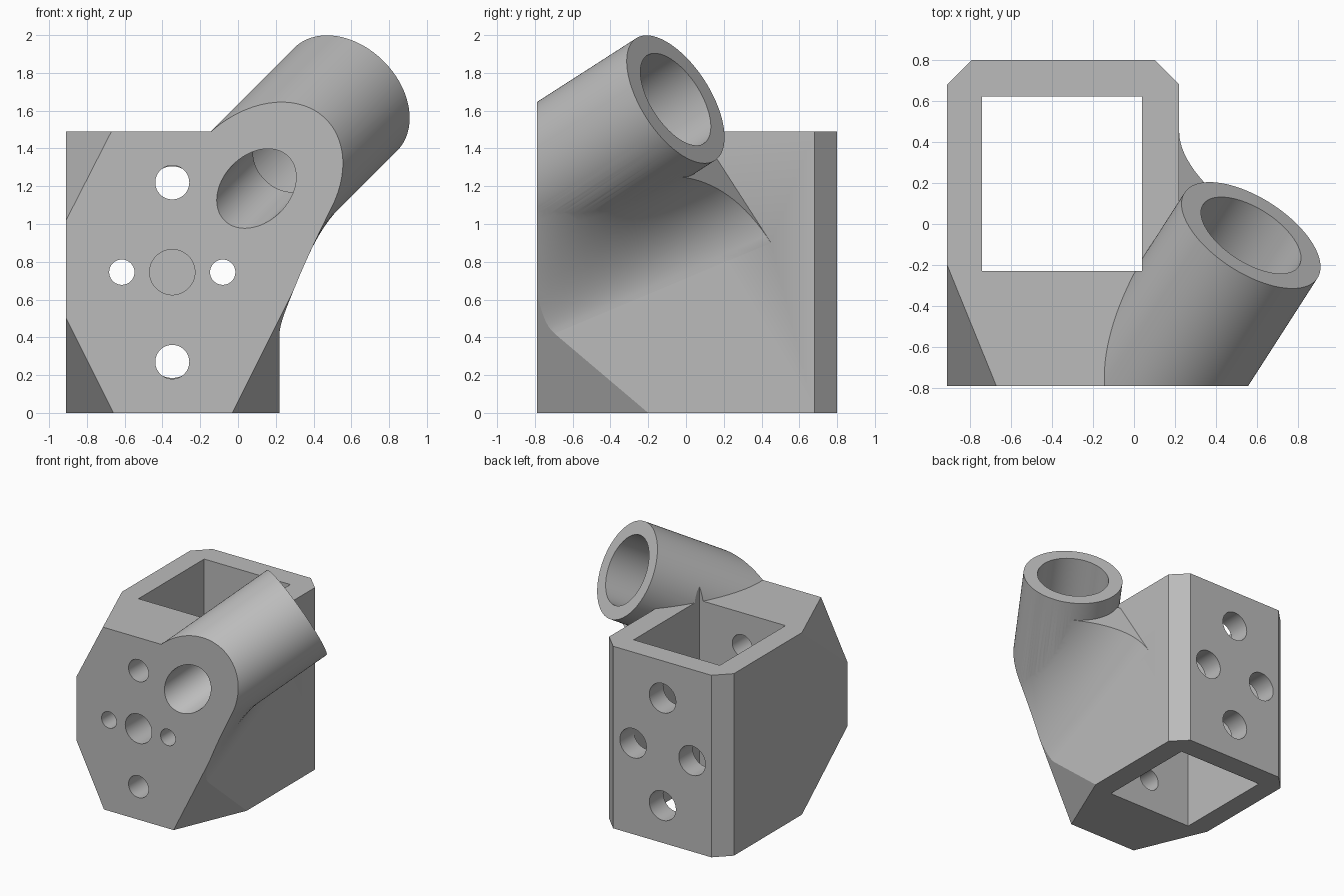
import bpy, bmesh, math
from mathutils import Vector, Matrix

old = bpy.data.objects.get("Cube")
if old:
    bpy.data.objects.remove(old)

grey = bpy.data.materials.new("matte_grey")
grey.use_nodes = True
grey.diffuse_color = (0.5, 0.5, 0.5, 1)
grey.node_tree.nodes["Principled BSDF"].inputs["Base Color"].default_value = (0.5, 0.5, 0.5, 1)

TOP, FRONT, RIGHT, LEFT, BACK = 1.49, -0.79, 0.22, -0.91, 0.80
AXIS = Vector((0.475, 0.739, 0.475)).normalized()
TUBE_END = Vector((0.57, -0.055, 1.66))
TUBE_R = 0.385
TUBE_START = TUBE_END - AXIS * ((TUBE_END.y - FRONT) / AXIS.y)


def make(name, bm):
    bmesh.ops.recalc_face_normals(bm, faces=bm.faces)
    mesh = bpy.data.meshes.new(name)
    bm.to_mesh(mesh)
    bm.free()
    mesh.materials.append(grey)
    ob = bpy.data.objects.new(name, mesh)
    bpy.context.collection.objects.link(ob)
    return ob


def box(name, lo, hi):
    lo, hi = Vector(lo), Vector(hi)
    bm = bmesh.new()
    bmesh.ops.create_cube(bm, size=1, matrix=Matrix.Translation((lo + hi) / 2) @ Matrix.Diagonal((*(hi - lo), 1)))
    return make(name, bm)


def rod(name, a, b, radius, sides=64):
    a, b = Vector(a), Vector(b)
    turn = (b - a).to_track_quat('Z', 'Y').to_matrix().to_4x4()
    bm = bmesh.new()
    bmesh.ops.create_cone(bm, cap_ends=True, segments=sides, radius1=radius, radius2=radius,
                          depth=(b - a).length, matrix=Matrix.Translation((a + b) / 2) @ turn)
    return make(name, bm)


def half_space(name, a, b, c):
    """Large block lying beyond the plane through three points, away from the body."""
    a, b, c = Vector(a), Vector(b), Vector(c)
    n = (b - a).cross(c - a).normalized()
    if n.dot(a - Vector((-0.35, 0, 0.75))) < 0:
        n = -n
    turn = n.to_track_quat('Z', 'Y').to_matrix().to_4x4()
    bm = bmesh.new()
    bmesh.ops.create_cube(bm, size=6, matrix=Matrix.Translation(a + n * 3) @ turn)
    return make(name, bm)


def combine(target, other, operation):
    mod = target.modifiers.new(other.name, 'BOOLEAN')
    mod.operation, mod.solver, mod.object = operation, 'EXACT', other
    bpy.context.view_layer.objects.active = target
    bpy.ops.object.modifier_apply(modifier=mod.name)
    bpy.data.objects.remove(other)


def gusset(name, rows=16, steps=16):
    """Concave web swept from the front face to a square end below the tube mouth."""
    axis_end = TUBE_END - AXIS * 0.154
    # front and rear positions: tube contact, bend, wall contact, two buried points, tube axis
    front = [(0.497, FRONT, 1.09), (RIGHT, FRONT, 0.536), (RIGHT, FRONT, 0.38),
             (0.1, FRONT, 0.38), (0.1, FRONT, 0.9), TUBE_START]
    rear = [(0.62, -0.03, 1.25), (RIGHT, 0.245, 1.22), (RIGHT, 0.45, 0.90),
            (0.104, 0.503, 0.934), (0.104, 0.213, 1.384), axis_end]
    bm = bmesh.new()
    rings = []
    for i in range(rows + 1):
        t = -0.06 + 1.06 * i / rows
        p = [Vector(f).lerp(Vector(r), t) for f, r in zip(front, rear)]
        off = p[0] - TUBE_END
        along = AXIS * off.dot(AXIS)
        p[0] = TUBE_END + along + (off - along).normalized() * TUBE_R
        pts = []
        for k in range(steps + 1):
            u = k / steps
            pts.append(p[0] * (1 - u) ** 2 + p[1] * 2 * u * (1 - u) + p[2] * u * u)
        rings.append([bm.verts.new(v) for v in pts + p[3:]])
    for a, b in zip(rings, rings[1:]):
        for k in range(len(a)):
            j = (k + 1) % len(a)
            bm.faces.new((a[k], a[j], b[j]))
            bm.faces.new((a[k], b[j], b[k]))
    bm.faces.new(rings[0])
    bm.faces.new(rings[-1])
    return make(name, bm)


# Solid block with the angled tube and its web
body = box("mount_body", (LEFT, FRONT - 0.1, 0), (RIGHT, BACK, TOP))
combine(body, rod("tube", TUBE_START - AXIS * 0.7, TUBE_END, TUBE_R, 128), 'UNION')
combine(body, gusset("web"), 'UNION')

# Flat front and corner chamfers
planes = [
    ((0, FRONT, 0), (1, FRONT, 0), (0, FRONT, 1)),
    ((RIGHT, -0.2, 0), (-0.03, FRONT, 0), (RIGHT, FRONT, 0.5)),
    ((LEFT, -0.2, 0), (-0.66, FRONT, 0), (LEFT, FRONT, 0.5)),
    ((LEFT, -0.2, TOP), (-0.67, FRONT, TOP), (LEFT, FRONT, 1.02)),
    ((RIGHT, 0.68, 0), (RIGHT, 0.68, 1), (0.10, BACK, 0)),
    ((LEFT, 0.68, 0), (LEFT, 0.68, 1), (-0.79, BACK, 0)),
]
for n, pts in enumerate(planes):
    combine(body, half_space(f"trim_{n}", *pts), 'DIFFERENCE')

# Square vertical shaft
combine(body, box("shaft", (-0.74, -0.23, -1), (0.04, 0.62, 3)), 'DIFFERENCE')

# Stepped bore in the tube
step = TUBE_START + AXIS * 0.29
combine(body, rod("wide_bore", step, TUBE_END + AXIS * 0.3, 0.277, 96), 'DIFFERENCE')
combine(body, rod("narrow_bore", TUBE_START - AXIS * 0.5, step + AXIS * 0.1, 0.177), 'DIFFERENCE')

# Screw holes: x offset, front z offset, back z offset, front radius
MID_X, MID_Z = -0.348, 0.745
for dx, dz, back_dz, r in [(0, 0.475, 0.44, 0.09), (0, -0.475, -0.44, 0.09),
                           (0.267, 0, 0, 0.067), (-0.267, 0, 0, 0.067)]:
    x = MID_X + dx
    combine(body, rod("front_hole", (x, -1, MID_Z + dz), (x, 0.1, MID_Z + dz), r), 'DIFFERENCE')
    combine(body, rod("back_hole", (x, 0.3, MID_Z + back_dz), (x, 1, MID_Z + back_dz), 0.12), 'DIFFERENCE')
combine(body, rod("centre_hole", (MID_X, -1, MID_Z), (MID_X, 0.1, MID_Z), 0.12), 'DIFFERENCE')

# Smooth curved walls, keep hard edges
for ob in bpy.context.selected_objects:
    ob.select_set(False)
body.select_set(True)
bpy.context.view_layer.objects.active = body
bpy.ops.object.shade_smooth_by_angle(angle=math.radians(25))
